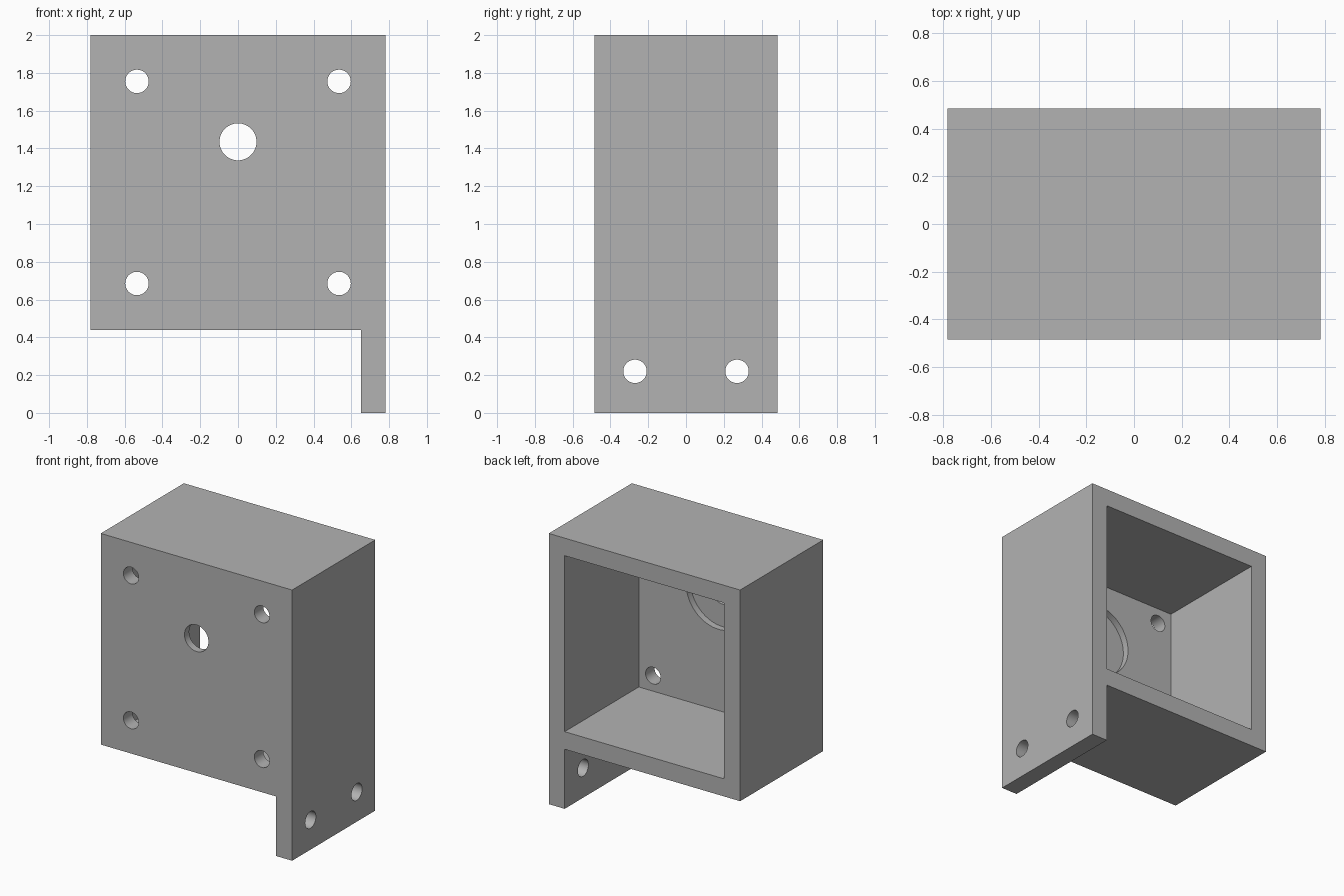
import bpy, bmesh
from math import radians
from mathutils import Matrix, Vector

cube = bpy.data.objects.get("Cube")
if cube:
    bpy.data.objects.remove(cube, do_unlink=True)

W, D, H = 0.782, 0.485, 2.0      # half width, half depth, height
FLOOR, WALL, FRONT = 0.44, 0.13, 0.105
CENTRE = 1.435                   # height of the shaft hole
SCREW = 0.062

# One plain grey
grey = bpy.data.materials.new("plain grey")
grey.use_nodes = True
grey.diffuse_color = (0.45, 0.45, 0.45, 1)
grey.node_tree.nodes["Principled BSDF"].inputs["Base Color"].default_value = grey.diffuse_color


def make_object(name, bm):
    bmesh.ops.recalc_face_normals(bm, faces=bm.faces)
    mesh = bpy.data.meshes.new(name)
    bm.to_mesh(mesh)
    bm.free()
    mesh.materials.append(grey)
    obj = bpy.data.objects.new(name, mesh)
    bpy.context.collection.objects.link(obj)
    return obj


def box(name, low, high):
    low, high = Vector(low), Vector(high)
    bm = bmesh.new()
    bmesh.ops.create_cube(bm, size=1, matrix=Matrix.Translation((low + high) / 2)
                          @ Matrix.Diagonal((*(high - low), 1)))
    return make_object(name, bm)


def drill(name, centre, radius, length, axis):
    bm = bmesh.new()
    turn = Matrix.Rotation(radians(90), 4, "X" if axis == "Y" else "Y")
    bmesh.ops.create_cone(bm, cap_ends=True, segments=64, radius1=radius, radius2=radius,
                          depth=length, matrix=Matrix.Translation(centre) @ turn)
    return make_object(name, bm)


# Housing block with the mounting flange hanging from its left side
bm = bmesh.new()
outline = [(-W, FLOOR), (W - WALL, FLOOR), (W - WALL, 0), (W, 0), (W, H), (-W, H)]
face = bm.faces.new([bm.verts.new((x, -D, z)) for x, z in outline])
side = bmesh.ops.extrude_face_region(bm, geom=[face])["geom"]
bmesh.ops.translate(bm, vec=(0, 2 * D, 0), verts=[g for g in side if isinstance(g, bmesh.types.BMVert)])
housing = make_object("motor_housing", bm)

# Cavity open at the back, shaft hole and its shallow round recess
cutters = [
    box("cavity_cutter", (WALL - W, FRONT - D, FLOOR + WALL), (W - WALL, D + 0.2, H - WALL)),
    drill("recess_cutter", (0, FRONT - D + 0.05, CENTRE), 0.265, 0.2, "Y"),
    drill("shaft_cutter", (0, -D, CENTRE), 0.098, 0.5, "Y"),
]
# Screw holes in the front wall and in the flange
for x in (-0.535, 0.535):
    for z in (0.685, 1.755):
        cutters.append(drill("front_screw_cutter", (x, -D, z), SCREW, 0.5, "Y"))
for y in (-0.27, 0.27):
    cutters.append(drill("flange_screw_cutter", (W, y, 0.22), SCREW, 0.6, "X"))

bpy.context.view_layer.objects.active = housing
for cutter in cutters:
    cutter.hide_render = True
    mod = housing.modifiers.new("cut", "BOOLEAN")
    mod.operation, mod.solver, mod.object = "DIFFERENCE", "EXACT", cutter
    bpy.ops.object.modifier_apply(modifier=mod.name)
    bpy.data.objects.remove(cutter, do_unlink=True)

# Smooth hole walls, sharp edges elsewhere
bpy.ops.object.select_all(action="DESELECT")
housing.select_set(True)
bpy.ops.object.shade_smooth_by_angle(angle=radians(30))
